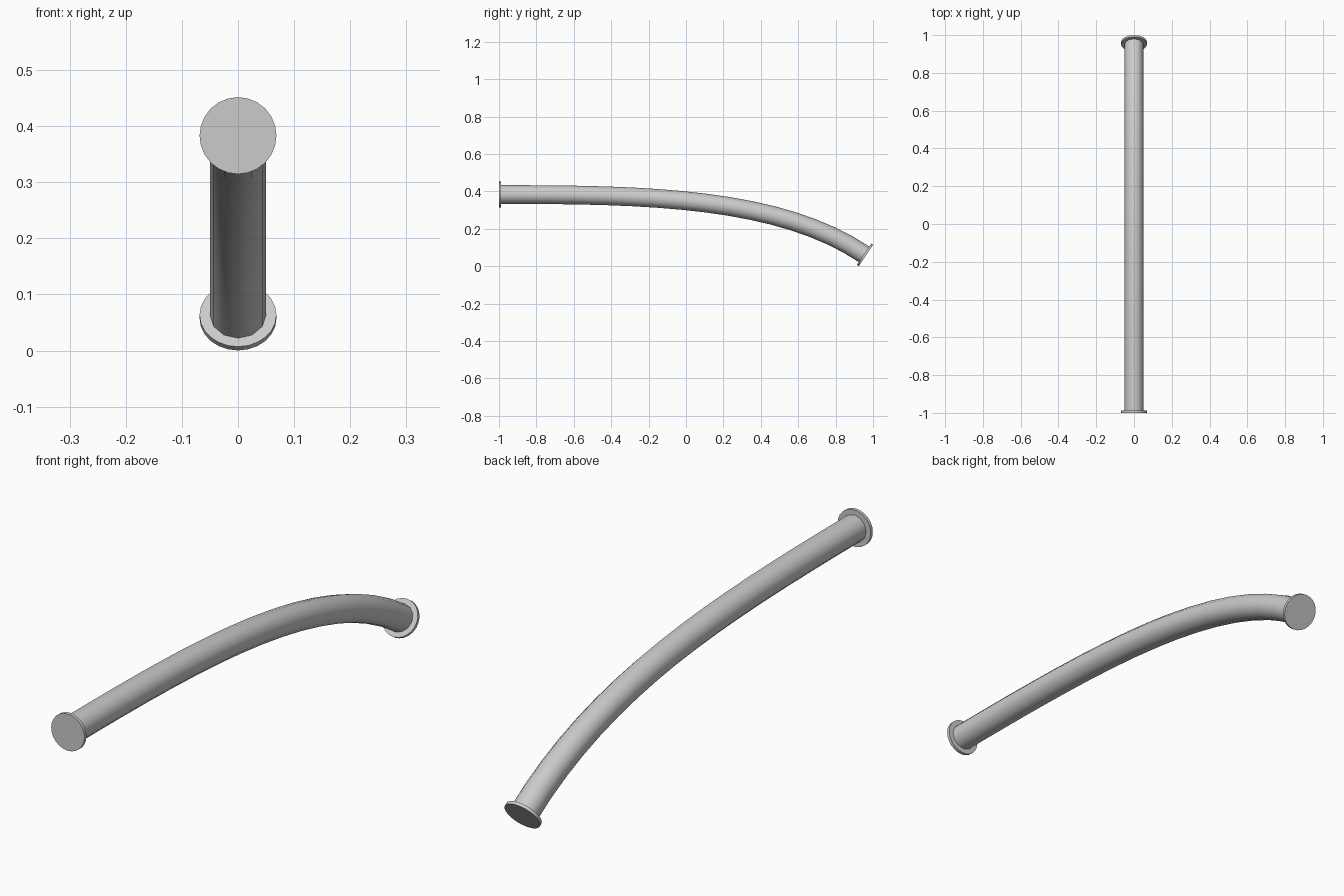
import bpy
from math import radians
from mathutils import Vector

if "Cube" in bpy.data.objects:
    bpy.data.objects.remove(bpy.data.objects["Cube"])

TUBE_R, FLANGE_R, THICK = 0.05, 0.0685, 0.012

grey = bpy.data.materials.new("light grey metal")
grey.use_nodes = True
grey.diffuse_color = (0.6, 0.6, 0.6, 1)
grey.node_tree.nodes["Principled BSDF"].inputs["Base Color"].default_value = (0.6, 0.6, 0.6, 1)

# Path ends, and the outward direction of each end
start, end = Vector((0, -1, 0.383)), Vector((0, 0.962, 0.057))
start_dir = Vector((0, -1, 0))
end_dir = Vector((0, 0.829, -0.559)).normalized()


def finish(obj):
    obj.data.materials.clear()
    obj.data.materials.append(grey)
    bpy.ops.object.select_all(action="DESELECT")
    obj.select_set(True)
    bpy.context.view_layer.objects.active = obj
    bpy.ops.object.shade_smooth_by_angle(angle=radians(35))


def flange(name, outer, direction):
    centre = outer - direction * THICK / 2
    bpy.ops.mesh.primitive_cylinder_add(
        vertices=24, radius=FLANGE_R, depth=THICK, location=centre,
        rotation=direction.to_track_quat("Z", "X").to_euler())
    obj = bpy.context.object
    obj.name = name
    finish(obj)


# Bent tube swept along one curve segment
curve = bpy.data.curves.new("bent_tube", "CURVE")
curve.dimensions = "3D"
curve.bevel_depth = TUBE_R
curve.bevel_resolution = 4
curve.resolution_u = 16
spline = curve.splines.new("BEZIER")
spline.bezier_points.add(1)
a, b = spline.bezier_points
for p in (a, b):
    p.handle_left_type = p.handle_right_type = "FREE"
a.co = start - start_dir * THICK / 2
a.handle_left = start + start_dir * 0.2
a.handle_right = start - start_dir * 0.8
b.co = end - end_dir * THICK / 2
b.handle_left = end - end_dir * 0.557
b.handle_right = end + end_dir * 0.2
tube = bpy.data.objects.new("bent_tube", curve)
bpy.context.collection.objects.link(tube)
bpy.ops.object.select_all(action="DESELECT")
tube.select_set(True)
bpy.context.view_layer.objects.active = tube
bpy.ops.object.convert(target="MESH")
finish(bpy.context.object)

# End flanges
flange("front_flange", start, start_dir)
flange("back_flange", end, end_dir)
